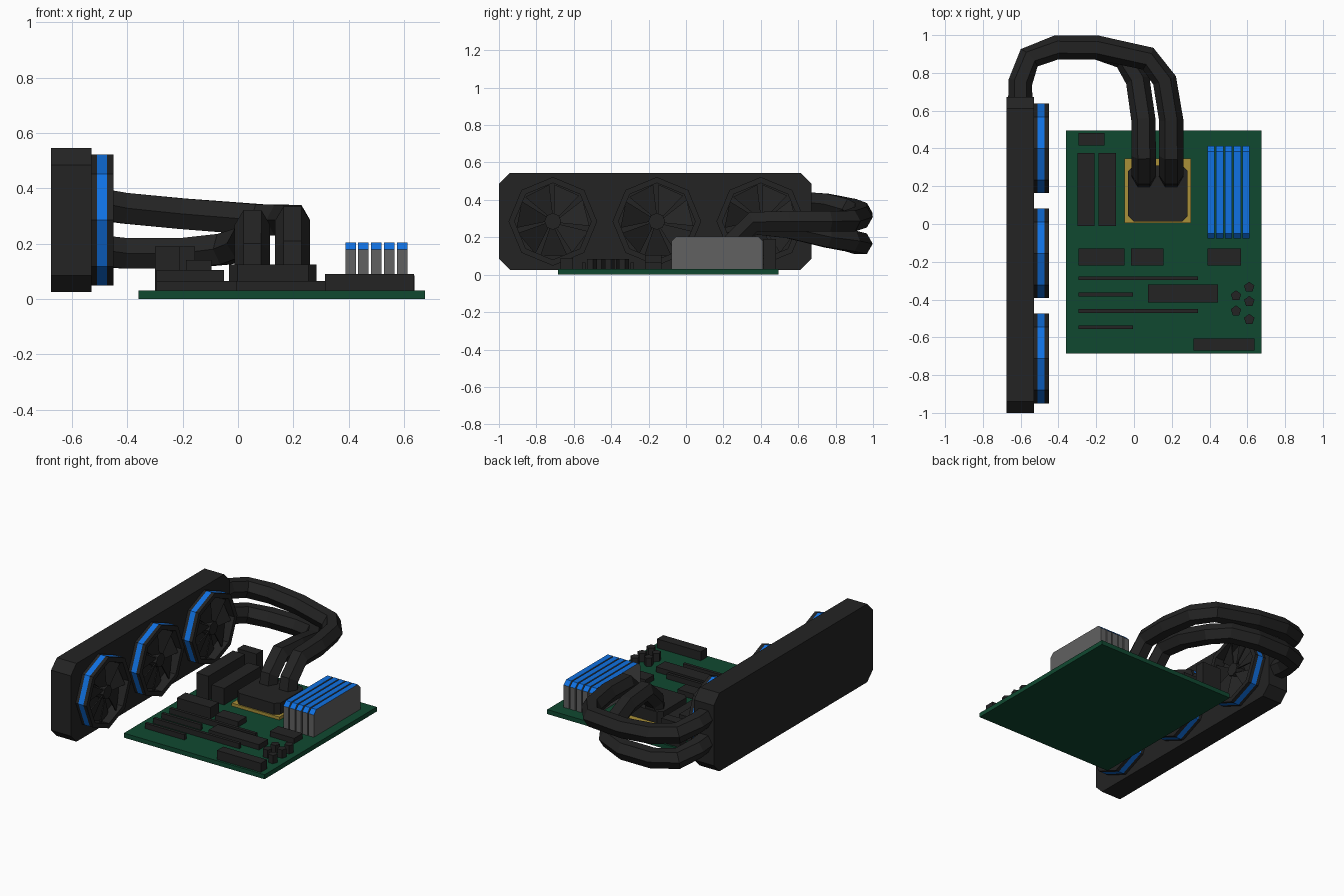
import bpy, bmesh, math
from mathutils import Vector

if "Cube" in bpy.data.objects:
    bpy.data.objects.remove(bpy.data.objects["Cube"])


def material(name, r, g, b):
    m = bpy.data.materials.new(name)
    m.diffuse_color = (r, g, b, 1)
    m.use_nodes = True
    m.node_tree.nodes["Principled BSDF"].inputs["Base Color"].default_value = m.diffuse_color
    return m


BLACK = material("black plastic", 0.017, 0.017, 0.017)
GREEN = material("board green", 0.005, 0.066, 0.03)
BLUE = material("bright blue", 0.005, 0.165, 0.76)
GREY = material("metal grey", 0.12, 0.12, 0.12)
GOLD = material("socket gold", 0.4, 0.28, 0.04)


def finish(name, bm, *mats):
    bmesh.ops.recalc_face_normals(bm, faces=bm.faces)
    me = bpy.data.meshes.new(name)
    bm.to_mesh(me)
    bm.free()
    for m in mats:
        me.materials.append(m)
    ob = bpy.data.objects.new(name, me)
    bpy.context.collection.objects.link(ob)
    return ob


def loft(bm, rings, cap=True):
    """Skin a list of closed point rings; returns side faces per segment."""
    vs = [[bm.verts.new(p) for p in ring] for ring in rings]
    n = len(vs[0])
    segs = [[bm.faces.new((a[i], a[(i + 1) % n], b[(i + 1) % n], b[i])) for i in range(n)]
            for a, b in zip(vs, vs[1:])]
    if cap:
        bm.faces.new(vs[0])
        bm.faces.new(vs[-1])
    return segs


def box(name, x0, x1, y0, y1, z1, mat=BLACK, z0=0.028):
    bm = bmesh.new()
    loft(bm, [[(x0, y0, z), (x1, y0, z), (x1, y1, z), (x0, y1, z)] for z in (z0, z1)])
    return finish(name, bm, mat)


def chamfered(u0, u1, v0, v1, c):
    return [(u0 + c, v0), (u1 - c, v0), (u1, v0 + c), (u1, v1 - c),
            (u1 - c, v1), (u0 + c, v1), (u0, v1 - c), (u0, v0 + c)]


# Circuit board
box("circuit_board", -0.36, 0.675, -0.685, 0.495, 0.03, GREEN, 0)

# Connector blocks and slots on the board
box("rear_port_tall", -0.3, -0.21, -0.01, 0.375, 0.19)
box("rear_port_low", -0.188, -0.095, -0.01, 0.375, 0.14)
box("rear_port_small", -0.295, -0.155, 0.415, 0.482, 0.19)
box("heatsink_left", -0.295, -0.05, -0.22, -0.13, 0.105)
box("heatsink_middle", -0.015, 0.155, -0.22, -0.13, 0.065)
box("heatsink_right", 0.388, 0.567, -0.22, -0.13, 0.065)
box("chipset_block", 0.075, 0.445, -0.415, -0.32, 0.065)
box("edge_connector", 0.315, 0.637, -0.67, -0.605, 0.09)
for i in range(4):
    y = -0.287 - i * 0.0865
    box(f"expansion_slot_{i + 1}", -0.295, -0.005 if i % 2 else 0.338, y - 0.01, y + 0.01, 0.065)

# Five-sided capacitors
for i, (x, y) in enumerate([(.54, -.38), (.61, -.335), (.61, -.41), (.54, -.46), (.61, -.505)]):
    bm = bmesh.new()
    ang = [math.pi / 2 + k * math.tau / 5 for k in range(5)]
    loft(bm, [[(x + .029 * math.cos(a), y + .029 * math.sin(a), z) for a in ang] for z in (.028, .085)])
    finish(f"capacitor_{i + 1}", bm, BLACK)

# Memory sticks: grey sides, blue top and top chamfers
for i in range(5):
    x = 0.388 + i * 0.0465
    prof = [(-0.078, .028), (.412, .028), (.412, .178), (.385, .205), (-.051, .205), (-.078, .178)]
    bm = bmesh.new()
    loft(bm, [[(xx, y, z) for y, z in prof] for xx in (x, x + 0.038)])
    bm.normal_update()
    bmesh.ops.recalc_face_normals(bm, faces=bm.faces)
    for f in bm.faces:
        f.material_index = 1 if f.normal.z > 0.3 else 0
    finish(f"memory_stick_{i + 1}", bm, GREY, BLUE)

# Processor socket and pump block
box("socket_plate", -0.05, 0.302, 0.005, 0.347, 0.05, GOLD)
bm = bmesh.new()
loft(bm, [[(x, y, z) for x, y in chamfered(-0.032, 0.284, 0.013, 0.31, 0.03)] for z in (0.048, 0.125)])
finish("pump_block", bm, BLACK)

# Radiator
bm = bmesh.new()
loft(bm, [[(x, y, z) for y, z in chamfered(-1.0, 0.672, 0.025, 0.545, 0.06)] for x in (-0.675, -0.53)])
finish("radiator", bm, BLACK)

# Fans: octagonal frame with blue band, hub and twisted blades
for i in range(3):
    cy, cz = 0.4 - i * 0.556, 0.285

    def polar(x, r, a):
        return Vector((x, cy + r * math.cos(a), cz + r * math.sin(a)))

    def octagon(x, r):
        return [polar(x, r, k * math.tau / 8) for k in range(8)]

    bm = bmesh.new()
    segs = loft(bm, [octagon(x, r) for x, r in [(-.531, .237), (-.51, .237), (-.474, .237),
                                                (-.45, .237), (-.45, .205), (-.525, .205)]])
    for f in segs[1]:
        f.material_index = 1
    finish(f"fan_frame_{i + 1}", bm, BLACK, BLUE)

    bm = bmesh.new()
    loft(bm, [octagon(-.525, .045), octagon(-.46, .045)])
    finish(f"fan_hub_{i + 1}", bm, BLACK)

    bm = bmesh.new()
    for k in range(7):
        a = math.pi / 2 + k * math.tau / 7
        blade = [(-.468, .035, a), (-.468, .197, a + .1), (-.51, .197, a + .85), (-.5, .035, a + .7)]
        loft(bm, [[polar(x + d, r, t) for x, r, t in blade] for d in (0, -.008)])
    finish(f"fan_blades_{i + 1}", bm, BLACK)


# Coolant hoses: hexagonal tubes swept along a path
def hose(name, path, r=0.064):
    pts = [Vector(p) for p in path]
    rings = []
    for i, p in enumerate(pts):
        t = (pts[min(i + 1, len(pts) - 1)] - pts[max(i - 1, 0)]).normalized()
        if i == len(pts) - 1:
            t = Vector((0, -1, 0))
        side = t.cross(Vector((0, 0, 1))).normalized()
        up = side.cross(t)
        rings.append([p + r * (math.cos(a) * side + math.sin(a) * up)
                      for a in (k * math.tau / 6 for k in range(6))])
    bm = bmesh.new()
    loft(bm, rings)
    finish(name, bm, BLACK)


hose("upper_hose", [(.197, .248, .1), (.197, .258, .18), (.197, .36, .282), (.197, .55, .285),
                    (.162, .76, .285), (.075, .875, .287), (-.2, .935, .308), (-.41, .935, .328),
                    (-.555, .88, .35), (-.602, .75, .378), (-.602, .66, .385)])
hose("lower_hose", [(.052, .248, .1), (.052, .258, .17), (.052, .36, .268), (.05, .55, .25),
                    (.02, .76, .2), (-.05, .88, .18), (-.2, .935, .165), (-.41, .935, .165),
                    (-.555, .88, .18), (-.602, .75, .21), (-.602, .66, .22)])
